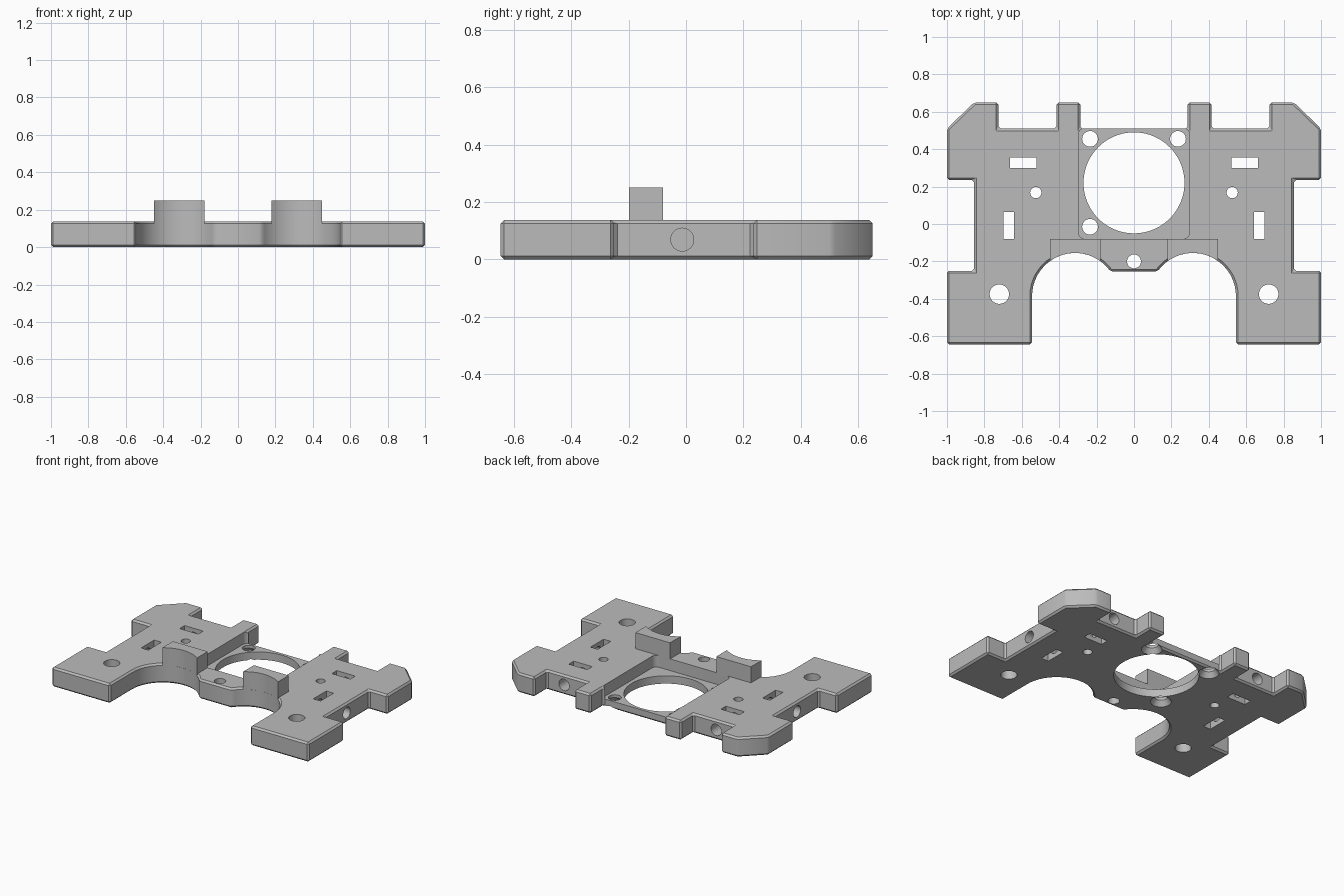
import bpy
import bmesh
from math import cos, sin, pi, asin
from mathutils import Matrix, Vector

cube = bpy.data.objects.get("Cube")
if cube:
    bpy.data.objects.remove(cube, do_unlink=True)

grey = bpy.data.materials.new("plain grey")
grey.use_nodes = True
colour = (0.5, 0.5, 0.5, 1)
grey.diffuse_color = colour
grey.node_tree.nodes["Principled BSDF"].inputs["Base Color"].default_value = colour

THICK = 0.137
ARC_X, ARC_Y, ARC_R = 0.315, -0.385, 0.23


def make_object(name, bm):
    bmesh.ops.recalc_face_normals(bm, faces=bm.faces)
    mesh = bpy.data.meshes.new(name)
    bm.to_mesh(mesh)
    bm.free()
    obj = bpy.data.objects.new(name, mesh)
    bpy.context.collection.objects.link(obj)
    return obj


def prism(name, points, z0, z1):
    """Extrude a flat outline between two heights."""
    bm = bmesh.new()
    face = bm.faces.new([bm.verts.new((x, y, z0)) for x, y in points])
    top = bmesh.ops.extrude_face_region(bm, geom=[face])["geom"]
    verts = [g for g in top if isinstance(g, bmesh.types.BMVert)]
    bmesh.ops.translate(bm, verts=verts, vec=(0, 0, z1 - z0))
    return make_object(name, bm)


def box(x0, x1, y0, y1, z0=-0.1, z1=0.3):
    return prism("cutter", [(x0, y0), (x1, y0), (x1, y1), (x0, y1)], z0, z1)


def rod(start, end, r0, r1=None, sides=32):
    """Cylinder or cone between two points."""
    a, b = Vector(start), Vector(end)
    turn = (b - a).to_track_quat('Z', 'Y').to_matrix().to_4x4()
    bm = bmesh.new()
    bmesh.ops.create_cone(bm, cap_ends=True, segments=sides, radius1=r0,
                          radius2=r0 if r1 is None else r1, depth=(b - a).length,
                          matrix=Matrix.Translation((a + b) / 2) @ turn)
    return make_object("cutter", bm)


def hole(x, y, r, sides=32):
    return rod((x, y, -0.1), (x, y, 0.3), r, sides=sides)


def apply(obj, mod):
    bpy.context.view_layer.objects.active = obj
    bpy.ops.object.modifier_apply(modifier=mod.name)


def cut(obj, cutter):
    mod = obj.modifiers.new("cut", 'BOOLEAN')
    mod.operation = 'DIFFERENCE'
    mod.solver = 'EXACT'
    mod.object = cutter
    apply(obj, mod)
    bpy.data.objects.remove(cutter, do_unlink=True)


def finish(obj):
    obj.data.materials.clear()
    obj.data.materials.append(grey)
    for poly in obj.data.polygons:
        poly.material_index = 0
    bpy.ops.object.select_all(action='DESELECT')
    obj.select_set(True)
    bpy.context.view_layer.objects.active = obj
    bpy.ops.object.shade_smooth_by_angle()


def arc(a0, a1, steps):
    return [(ARC_X + ARC_R * cos(a0 + (a1 - a0) * i / steps),
             ARC_Y + ARC_R * sin(a0 + (a1 - a0) * i / steps)) for i in range(steps + 1)]


# Base plate outline: front tongue, round cutout, side wing, rear tabs
half = arc(pi - asin((-0.255 - ARC_Y) / ARC_R), 0, 20) + [
    (0.545, -0.645), (1, -0.645), (1, -0.25), (0.855, -0.25),
    (0.855, 0.235), (1, 0.235), (1, 0.51), (0.855, 0.65),
    (0.725, 0.65), (0.725, 0.51), (0.415, 0.51), (0.415, 0.65),
    (0.287, 0.65), (0.287, 0.51)]
plate = prism("base_plate", half + [(-x, y) for x, y in reversed(half)], 0, THICK)
bevel = plate.modifiers.new("chamfer", 'BEVEL')
bevel.width = 0.012
bevel.segments = 1
bevel.limit_method = 'ANGLE'
bevel.angle_limit = 0.5
bevel.use_clamp_overlap = False
apply(plate, bevel)

# Recessed seat with rounded corners, open at the rear
r = 0.035
corners = [(0.297 - r, 0.513 - r), (r - 0.297, 0.513 - r),
           (r - 0.297, r - 0.08), (0.297 - r, r - 0.08)]
seat = [(x + r * cos((k + i / 6) * pi / 2), y + r * sin((k + i / 6) * pi / 2))
        for k, (x, y) in enumerate(corners) for i in range(7)]
cut(plate, prism("cutter", seat, 0.055, 0.3))

# Large central opening and tongue hole
cut(plate, hole(0, 0.22, 0.27, 80))
cut(plate, hole(0, -0.2, 0.037))

# Three countersunk seat holes
for x, y in ((-0.235, 0.455), (0.235, 0.455), (-0.235, -0.015)):
    cut(plate, hole(x, y, 0.042))
    cut(plate, rod((x, y, -0.005), (x, y, 0.035), 0.07, 0.042))

# Paired holes, nut slots and screw bores
for s in (-1, 1):
    cut(plate, hole(s * 0.72, -0.375, 0.052))
    cut(plate, hole(s * 0.525, 0.168, 0.03))
    cut(plate, box(s * 0.592 - 0.072, s * 0.592 + 0.072, 0.3, 0.355))
    cut(plate, box(s * 0.67 - 0.028, s * 0.67 + 0.028, -0.08, 0.065))
    cut(plate, rod((s * 0.592, 0.25, 0.069), (s * 0.592, 0.6, 0.069), 0.04))
    cut(plate, rod((s * 0.6, -0.013, 0.069), (s * 0.95, -0.013, 0.069), 0.04))
finish(plate)

# Raised curved blocks behind the round cutouts
reach = asin(0.135 / ARC_R)
block = arc(pi / 2 + reach, pi / 2 - reach, 16) + [(0.45, -0.08), (0.18, -0.08)]
for s, side in ((1, "left"), (-1, "right")):
    finish(prism(side + "_raised_block", [(s * x, y) for x, y in block], 0.124, 0.25))
